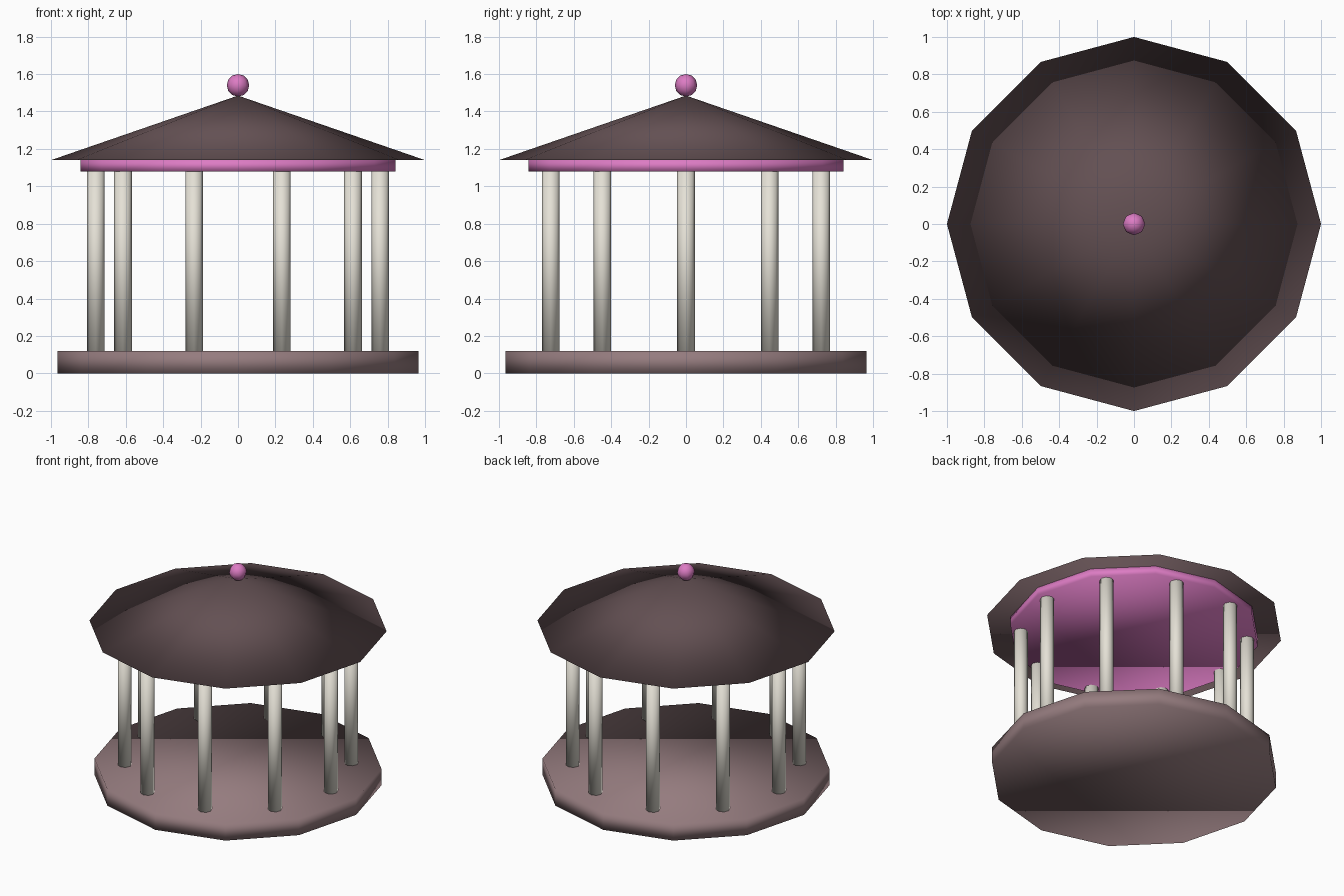
import bpy
import math

cube = bpy.data.objects.get("Cube")
if cube:
    bpy.data.objects.remove(cube, do_unlink=True)


def make_material(name, color):
    mat = bpy.data.materials.new(name)
    mat.use_nodes = True
    rgba = (*color, 1.0)
    mat.diffuse_color = rgba
    mat.node_tree.nodes["Principled BSDF"].inputs["Base Color"].default_value = rgba
    return mat


dark_brown = make_material("dark brown", (0.125, 0.08, 0.086))
dusty_brown = make_material("dusty brown", (0.30, 0.20, 0.21))
pink = make_material("pink", (0.72, 0.20, 0.55))
ivory = make_material("ivory", (0.78, 0.75, 0.67))


def finish(name, mat):
    obj = bpy.context.object
    obj.name = name
    obj.data.materials.append(mat)
    # Caps and sides share smooth normals for a soft, rounded look
    bpy.ops.object.shade_smooth()
    return obj


def prism(name, mat, sides, radius, bottom, top, x=0, y=0, top_radius=None):
    """Upright prism, or a cone when top_radius is zero."""
    bpy.ops.mesh.primitive_cone_add(
        vertices=sides, radius1=radius,
        radius2=radius if top_radius is None else top_radius,
        depth=top - bottom, location=(x, y, (bottom + top) / 2))
    return finish(name, mat)


# Floor, ceiling disc and roof
SIDES = 12
FLOOR_TOP, BEAM_BOTTOM, ROOF_BOTTOM, ROOF_TOP = 0.12, 1.08, 1.14, 1.485
prism("floor", dusty_brown, SIDES, 0.966, 0, FLOOR_TOP)
prism("ceiling_disc", pink, SIDES, 0.842, BEAM_BOTTOM, ROOF_BOTTOM)
prism("roof", dark_brown, SIDES, 1.0, ROOF_BOTTOM, ROOF_TOP, top_radius=0)

# Ring of columns
COLUMNS = 10
for i in range(COLUMNS):
    a = math.tau * i / COLUMNS
    prism(f"column_{i + 1}", ivory, 8, 0.047, FLOOR_TOP, BEAM_BOTTOM,
          0.76 * math.cos(a), 0.76 * math.sin(a))

# Ball on the roof peak
bpy.ops.mesh.primitive_uv_sphere_add(segments=8, ring_count=6, radius=0.06,
                                     location=(0, 0, 1.54))
finish("roof_ball", pink)
